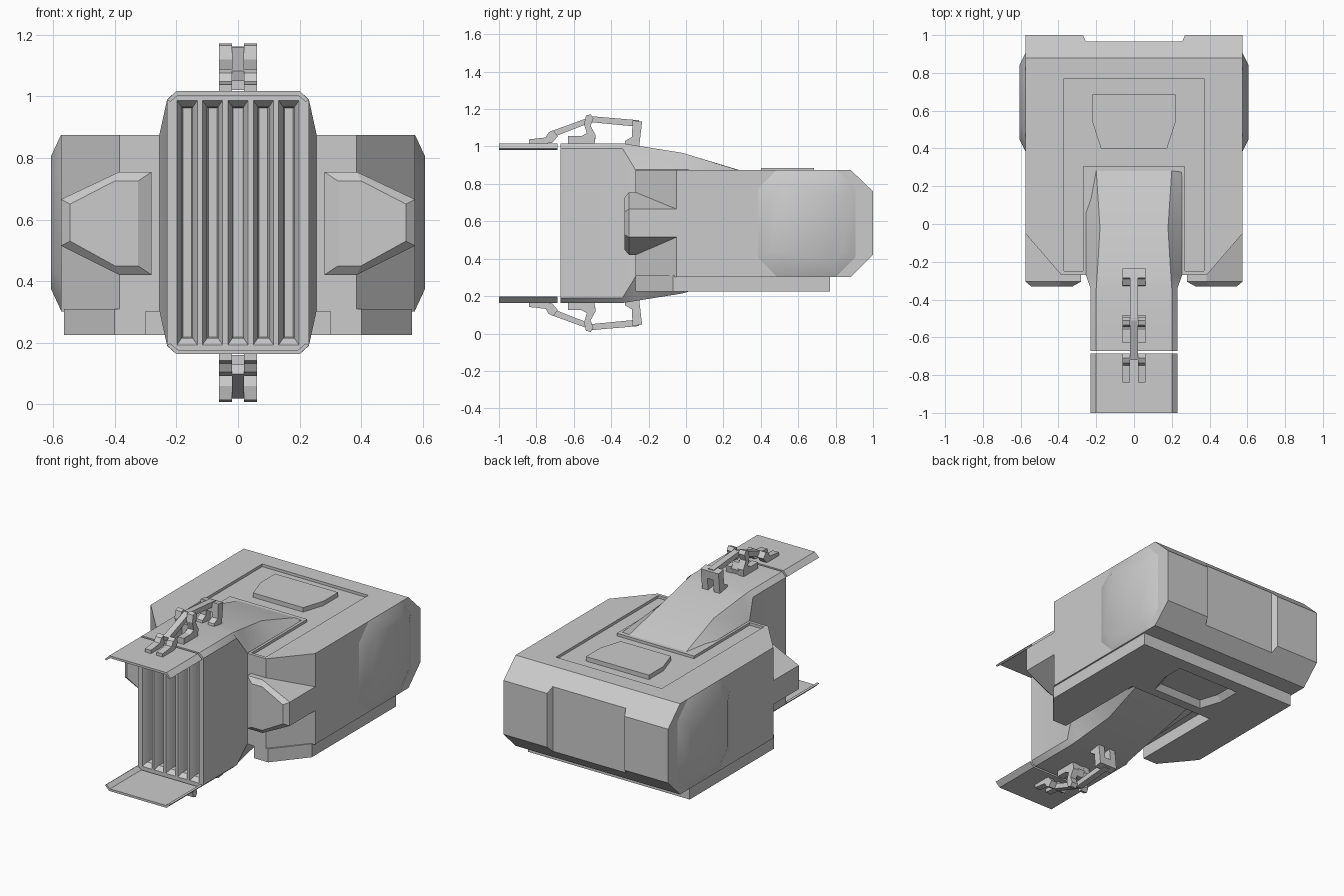
import bpy, bmesh
from mathutils import Matrix, Vector

if "Cube" in bpy.data.objects:
    bpy.data.objects.remove(bpy.data.objects["Cube"])

MID = 0.59  # height of the horizontal symmetry plane


def loft(name, rings):
    """Skin a list of equal-length closed rings and cap both ends."""
    bm = bmesh.new()
    vs = [[bm.verts.new(p) for p in r] for r in rings]
    n = len(rings[0])
    for a, b in zip(vs, vs[1:]):
        for i in range(n):
            bm.faces.new((a[i], a[(i + 1) % n], b[(i + 1) % n], b[i]))
    bm.faces.new(vs[0][::-1])
    bm.faces.new(vs[-1])
    bmesh.ops.recalc_face_normals(bm, faces=bm.faces)
    me = bpy.data.meshes.new(name)
    bm.to_mesh(me)
    bm.free()
    ob = bpy.data.objects.new(name, me)
    bpy.context.collection.objects.link(ob)
    return ob


def place(p, axis, d):
    q = list(p)
    q.insert("xyz".index(axis), d)
    return q


def prism(name, pts, axis, lo, hi):
    return loft(name, [[place(p, axis, d) for p in pts] for d in (lo, hi)])


def rect(x0, x1, y0, y1):
    return [(x0, y0), (x1, y0), (x1, y1), (x0, y1)]


def sym(half):
    """Complete a half outline (x > 0) across x = 0."""
    return half + [(-x, y) for x, y in reversed(half)]


def mirrored(ob, axis):
    n = Vector([float(axis == c) for c in "xyz"])
    c = Matrix.Translation((0, 0, MID))
    new = ob.copy()
    new.data = ob.data.copy()
    new.data.transform(c @ Matrix.Scale(-1, 4, n) @ c.inverted())
    new.data.flip_normals()
    new.name = ob.name + "_mirror"
    bpy.context.collection.objects.link(new)
    return new


def boolean(ob, cutter, op='DIFFERENCE'):
    m = ob.modifiers.new("cut", 'BOOLEAN')
    m.operation, m.object, m.solver = op, cutter, 'EXACT'
    bpy.context.view_layer.objects.active = ob
    bpy.ops.object.modifier_apply(modifier=m.name)
    bpy.data.objects.remove(cutter)


def smooth(ob, angle):
    bpy.ops.object.select_all(action='DESELECT')
    ob.select_set(True)
    bpy.context.view_layer.objects.active = ob
    bpy.ops.object.shade_smooth_by_angle(angle=angle)


# Main body: side profile intersected with the plan outline
body = prism("main_body", [(-.27, .302), (.88, .302), (1, .42), (1, .76), (.88, .875), (-.27, .875)],
             'x', -.575, .575)
plan = sym([(.385, -.27), (.575, -.05), (.575, 1.1), (.27, 1.1), (.27, 1), (.255, .965)])
boolean(body, prism("plan_cutter", plan, 'z', 0, 1.2), 'INTERSECT')
channel = sym([(.27, .305), (.27, -.25), (.37, -.25), (.37, .77)])
boolean(body, prism("channel_cutter", channel, 'z', .858, .95))

# Raised hatch on the roof
hatch = [(.175, .40), (.22, .54), (.22, .685)]
prism("roof_hatch", sym(hatch), 'z', .85, .886)

# Belly slab with a slot for the duct and a sunken hatch
slab = prism("belly_slab", sym([(.30, .34), (.30, -.27), (.40, -.27), (.565, -.07), (.565, .77)]),
             'z', .225, .31)
sunk = sym(hatch)
inner = [(x * .86, .55 + (y - .55) * .82) for x, y in sunk]
boolean(slab, loft("hatch_cutter", [[(x, y, .2) for x, y in sunk],
                                    [(x, y, .225) for x, y in sunk],
                                    [(x, y, .26) for x, y in inner]]))

# Side bulges
def oct_ring(x, hy, hz, c):
    half = [(hy - c, hz), (hy, hz - c), (hy, c - hz), (hy - c, -hz)]
    return [(x, .645 + y, MID + z) for y, z in half + [(-y, z) for y, z in reversed(half)]]


bulge = loft("side_bulge", [oct_ring(.56, .26, .284, .10), oct_ring(.575, .26, .284, .10),
                            oct_ring(.607, .195, .215, .07)])
smooth(bulge, .75)
mirrored(bulge, 'x')

# Front corner pods
outer = [(.28, .755), (.385, .755), (.575, .665), (.575, .515), (.385, .42), (.28, .42)]
face = [(.325, .725), (.40, .725), (.545, .65), (.545, .53), (.40, .45), (.325, .45)]
pod = loft("corner_pod", [[(x, -.05, z) for x, z in outer], [(x, -.305, z) for x, z in outer],
                          [(x, -.33, z) for x, z in face]])
mirrored(pod, 'x')

# Central duct: octagonal sections (y, flat half width, half height, side half width, shoulder)
def duct_ring(y, a, h, w, s):
    half = sym([(a, h), (w, s)])
    half = [(a, h), (w, s), (w, -s), (a, -h)]
    return [(x, y, MID + z) for x, z in half + [(-x, z) for x, z in reversed(half)]]


duct = loft("central_duct", [duct_ring(*r) for r in (
    (-.672, .20, .427, .23, .40), (-.34, .20, .427, .23, .40), (-.27, .195, .416, .255, .286),
    (-.02, .18, .376, .255, .286), (.285, .20, .284, .255, .282))])

# Five tapered vertical slots in the duct front
for i in range(-2, 3):
    x = i * .0825
    steps = [(-.70, .033, .397), (-.672, .033, .397), (-.645, .018, .375), (-.58, .014, .372)]
    boolean(duct, loft("slot_cutter", [
        [(px, y, MID + pz) for px, pz in rect(x - w, x + w, -h, h)] for y, w, h in steps]))
smooth(duct, .5)

# Front flap with folded edges
flap = prism("front_flap", sym([(.20, 1.017), (.23, .988), (.22, .982), (.195, 1.003)]),
             'y', -1, -.686)
parts = [flap]

# Linkage: paired lugs at x 0.02-0.06, bars in the middle
def lugs(name, pts):
    a = prism(name, pts, 'x', .02, .062)
    parts.extend([a, mirrored(a, 'x')])


lugs("rear_bracket_leg", [(-.285, 1.14), (-.235, 1.132), (-.25, 1.0), (-.33, 1.0),
                          (-.325, 1.03), (-.29, 1.05)])
parts.append(prism("rear_bracket_bridge", [(-.285, 1.14), (-.235, 1.132), (-.241, 1.08), (-.288, 1.08)],
                   'x', -.03, .03))
lugs("middle_lever", [(-.535, 1.165), (-.51, 1.172), (-.495, 1.15), (-.51, 1.11), (-.483, 1.06),
                      (-.49, 1.01), (-.53, 1.01), (-.53, 1.07), (-.545, 1.12)])
lugs("middle_foot", [(-.63, 1.01), (-.63, 1.055), (-.56, 1.055), (-.53, 1.07), (-.49, 1.06), (-.49, 1.01)])
parts.append(prism("middle_bridge", [(-.53, 1.02), (-.53, 1.09), (-.50, 1.09), (-.483, 1.05), (-.49, 1.02)],
                   'x', -.03, .03))
lugs("flap_clevis", [(-.71, 1.087), (-.685, 1.055), (-.715, 1.02), (-.80, 1.01), (-.84, 1.012),
                     (-.84, 1.038), (-.75, 1.048), (-.735, 1.075)])
parts.append(prism("rear_link", [(-.25, 1.14), (-.25, 1.105), (-.51, 1.13), (-.51, 1.162)], 'x', -.02, .02))
parts.append(prism("front_link", [(-.50, 1.162), (-.51, 1.128), (-.71, 1.05), (-.72, 1.082)], 'x', -.02, .02))

# Same flap and linkage on the underside
for p in parts:
    mirrored(p, 'z')
